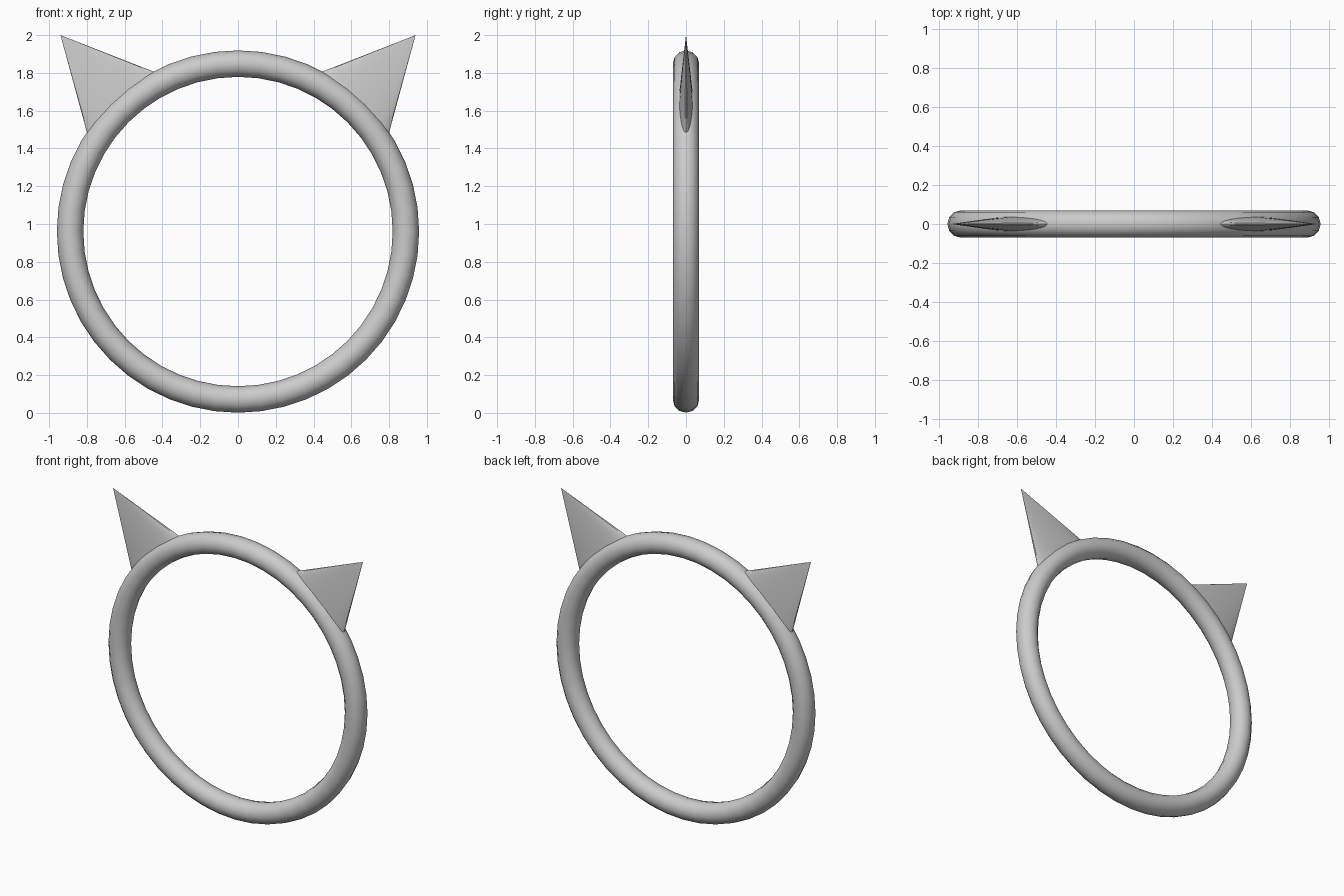
import bpy
from math import radians, sin, cos, tan

if "Cube" in bpy.data.objects:
    bpy.data.objects.remove(bpy.data.objects["Cube"])

RING_Z = 0.96

# Round ring standing upright
bpy.ops.mesh.primitive_torus_add(major_radius=0.889, minor_radius=0.07,
                                 major_segments=48, minor_segments=12,
                                 location=(0, 0, RING_Z), rotation=(radians(90), 0, 0))
ring = bpy.context.object
ring.name = "ring"
bpy.ops.object.shade_smooth()


# Flattened pointed ear, its base sunk into the ring
def add_ear(name, side):
    tilt = radians(41.9)
    height = 0.49
    radius = height * tan(radians(26.7))
    tip_x, tip_z = 0.94, 2.0
    bpy.ops.mesh.primitive_cone_add(
        vertices=32, radius1=radius, radius2=0, depth=height,
        location=(side * (tip_x - sin(tilt) * height / 2), 0,
                  tip_z - cos(tilt) * height / 2),
        rotation=(0, side * tilt, 0), scale=(1, 0.155, 1))
    ear = bpy.context.object
    ear.name = name
    bpy.ops.object.shade_smooth_by_angle(angle=radians(30))


add_ear("right_ear", 1)
add_ear("left_ear", -1)
